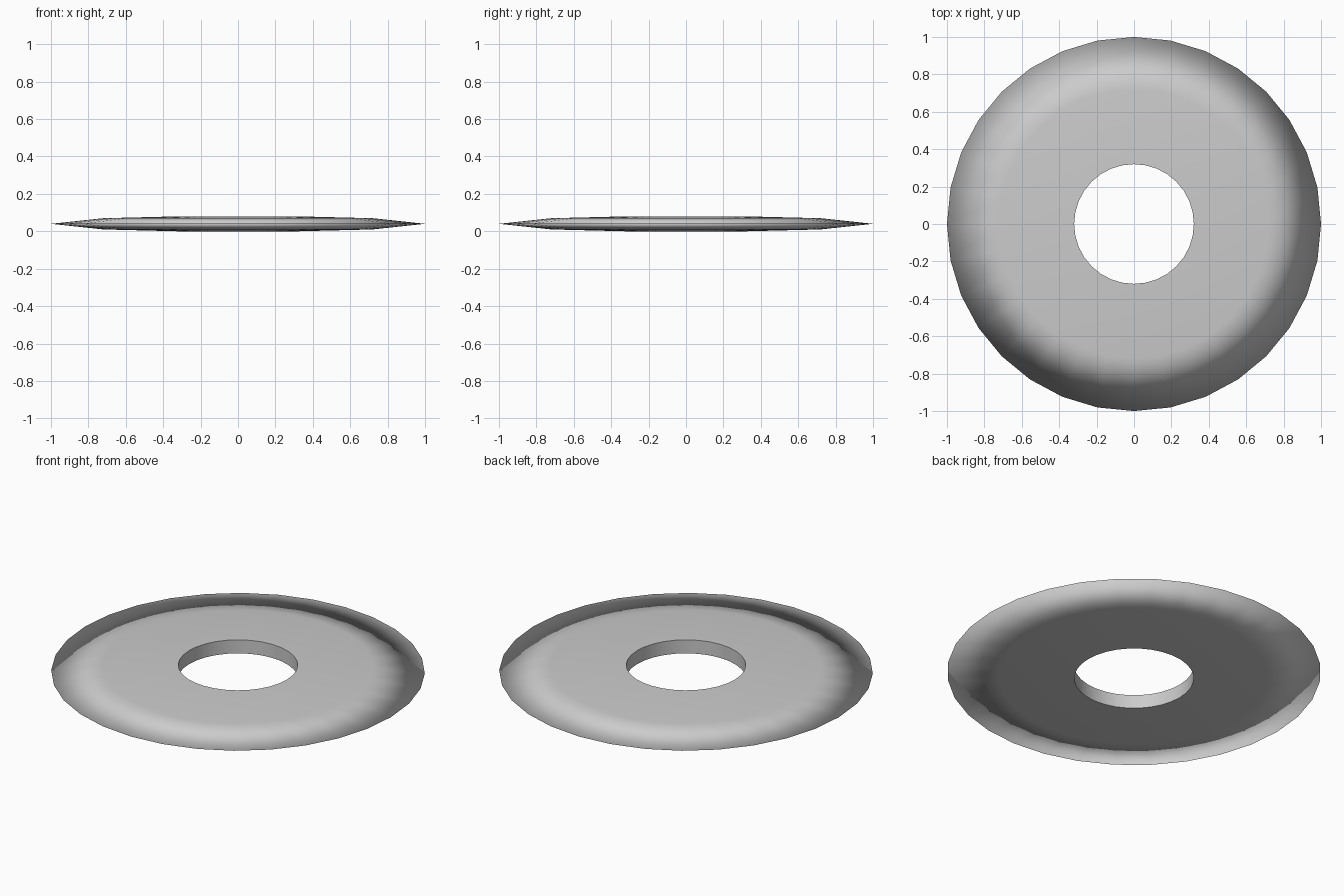
import bpy, bmesh
from math import cos, sin, tau

if "Cube" in bpy.data.objects:
    bpy.data.objects.remove(bpy.data.objects["Cube"])

SEGMENTS = 32
# Closed lens-shaped cross-section: (radius, height)
profile = [(0.32, 0.08), (0.72, 0.07), (1.0, 0.04), (0.72, 0.01), (0.32, 0.0)]

# Revolve the cross-section into a disc with a centre hole
bm = bmesh.new()
rings = [[bm.verts.new((r * cos(tau * i / SEGMENTS), r * sin(tau * i / SEGMENTS), z))
          for i in range(SEGMENTS)] for r, z in profile]
for k, ring in enumerate(rings):
    nxt = rings[(k + 1) % len(rings)]
    for i in range(SEGMENTS):
        j = (i + 1) % SEGMENTS
        bm.faces.new((ring[i], nxt[i], nxt[j], ring[j])).smooth = True
bmesh.ops.recalc_face_normals(bm, faces=bm.faces)

# Keep the hole's two rims sharp; the outer rim stays smooth
for ring in (rings[0], rings[-1]):
    for i in range(SEGMENTS):
        bm.edges.get((ring[i], ring[(i + 1) % SEGMENTS])).smooth = False

mesh = bpy.data.meshes.new("ring_disc")
bm.to_mesh(mesh)
bm.free()
bpy.context.collection.objects.link(bpy.data.objects.new("ring_disc", mesh))
